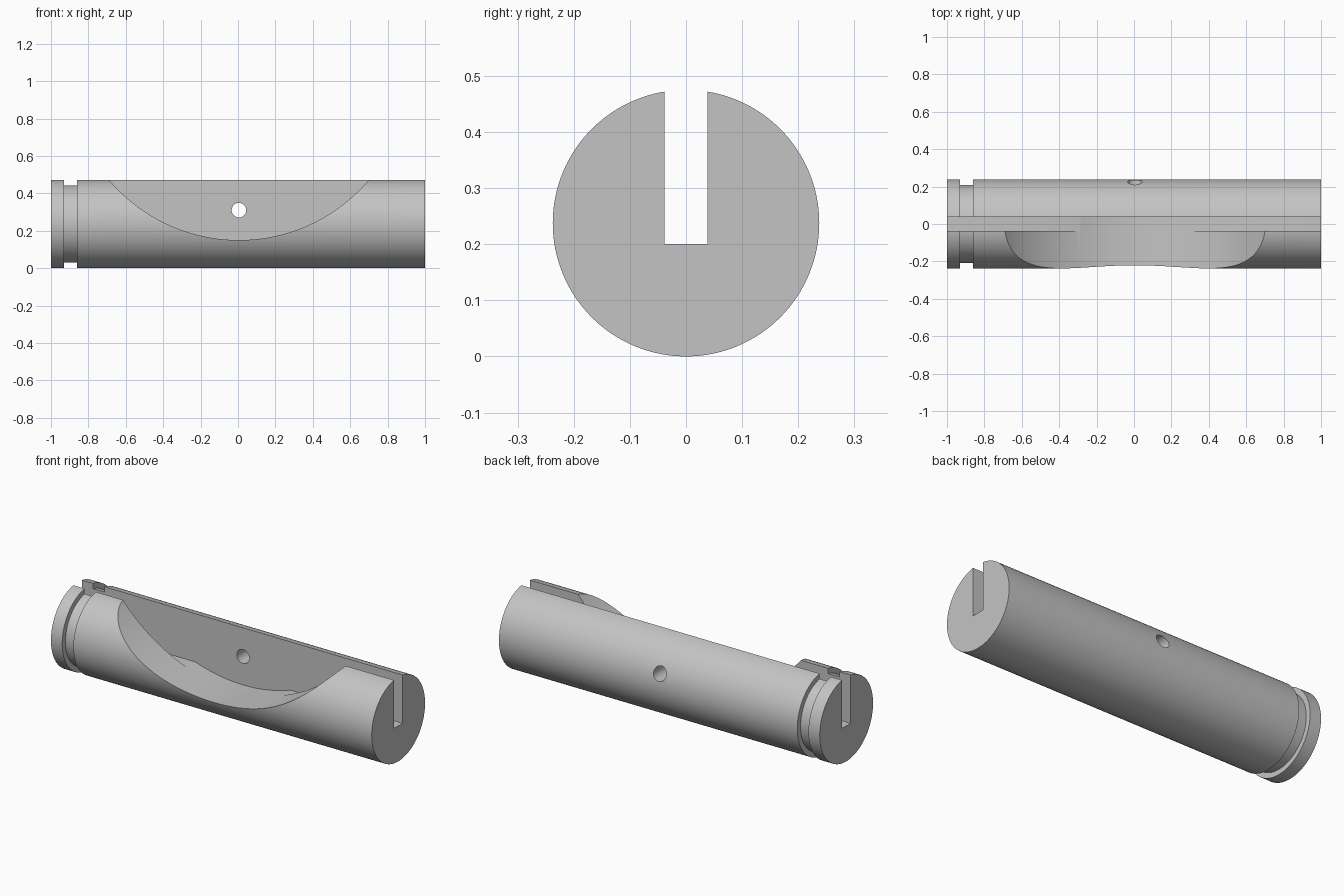
import bpy
import math

cube = bpy.data.objects.get("Cube")
if cube:
    bpy.data.objects.remove(cube)

R = 0.2375            # shaft radius and axis height
SLOT = 0.038          # half width of the slot
BITE_R = 0.911        # radius of the scooped cut

steel = bpy.data.materials.new("plain grey")
steel.use_nodes = True
grey = (0.55, 0.55, 0.55, 1)
steel.diffuse_color = grey
steel.node_tree.nodes["Principled BSDF"].inputs["Base Color"].default_value = grey


def lathe(name, profile, sides=128):
    """Solid of revolution about the x axis from (x, radius) points."""
    verts, faces = [], []
    for x, r in profile:
        for i in range(sides):
            a = 2 * math.pi * i / sides
            verts.append((x, r * math.sin(a), R + r * math.cos(a)))
    for k in range(len(profile) - 1):
        for i in range(sides):
            j = (i + 1) % sides
            a, b = k * sides, (k + 1) * sides
            faces.append((a + i, a + j, b + j, b + i))
    faces.append(tuple(reversed(range(sides))))
    faces.append(tuple(range(len(verts) - sides, len(verts))))
    mesh = bpy.data.meshes.new(name)
    mesh.from_pydata(verts, [], faces)
    obj = bpy.data.objects.new(name, mesh)
    bpy.context.collection.objects.link(obj)
    return obj


def cross_cylinder(name, radius, x, z, y0, y1, sides):
    """Cylinder lying along y, between y0 and y1."""
    bpy.ops.mesh.primitive_cylinder_add(vertices=sides, radius=radius, depth=y1 - y0,
                                        location=(x, (y0 + y1) / 2, z),
                                        rotation=(math.pi / 2, 0, 0))
    bpy.context.object.name = name
    return bpy.context.object


def cut(target, cutter):
    mod = target.modifiers.new(cutter.name, "BOOLEAN")
    mod.operation = "DIFFERENCE"
    mod.solver = "EXACT"
    mod.object = cutter
    cutter.hide_render = True
    bpy.context.view_layer.objects.active = target
    bpy.ops.object.modifier_apply(modifier=mod.name)
    bpy.data.objects.remove(cutter)


# Shaft with a ring groove near its right end
shaft = lathe("grooved_shaft", [(-1, R), (-0.93, R), (-0.93, 0.208),
                                (-0.86, 0.208), (-0.86, R), (1, R)])
import bmesh
bm = bmesh.new()
bm.from_mesh(shaft.data)
bmesh.ops.recalc_face_normals(bm, faces=bm.faces)
bm.to_mesh(shaft.data)
bm.free()

# Slot along the whole top
bpy.ops.mesh.primitive_cube_add(size=1, location=(0, 0, 0.5))
slot = bpy.context.object
slot.name = "slot_cutter"
slot.scale = (2.4, 2 * SLOT, 0.6)
cut(shaft, slot)

# Scooped cut in the front half, down to the slot's back wall
cut(shaft, cross_cylinder("scoop_cutter", BITE_R, 0.005, 0.15 + BITE_R, -0.5, SLOT, 256))

# Pin hole through the back half
cut(shaft, cross_cylinder("hole_cutter", 0.039, 0.005, 0.31, -0.1, 0.5, 48))

# Finish
shaft.data.materials.clear()
shaft.data.materials.append(steel)
bpy.ops.object.select_all(action="DESELECT")
shaft.select_set(True)
bpy.context.view_layer.objects.active = shaft
bpy.ops.object.shade_smooth_by_angle(angle=math.radians(25))
